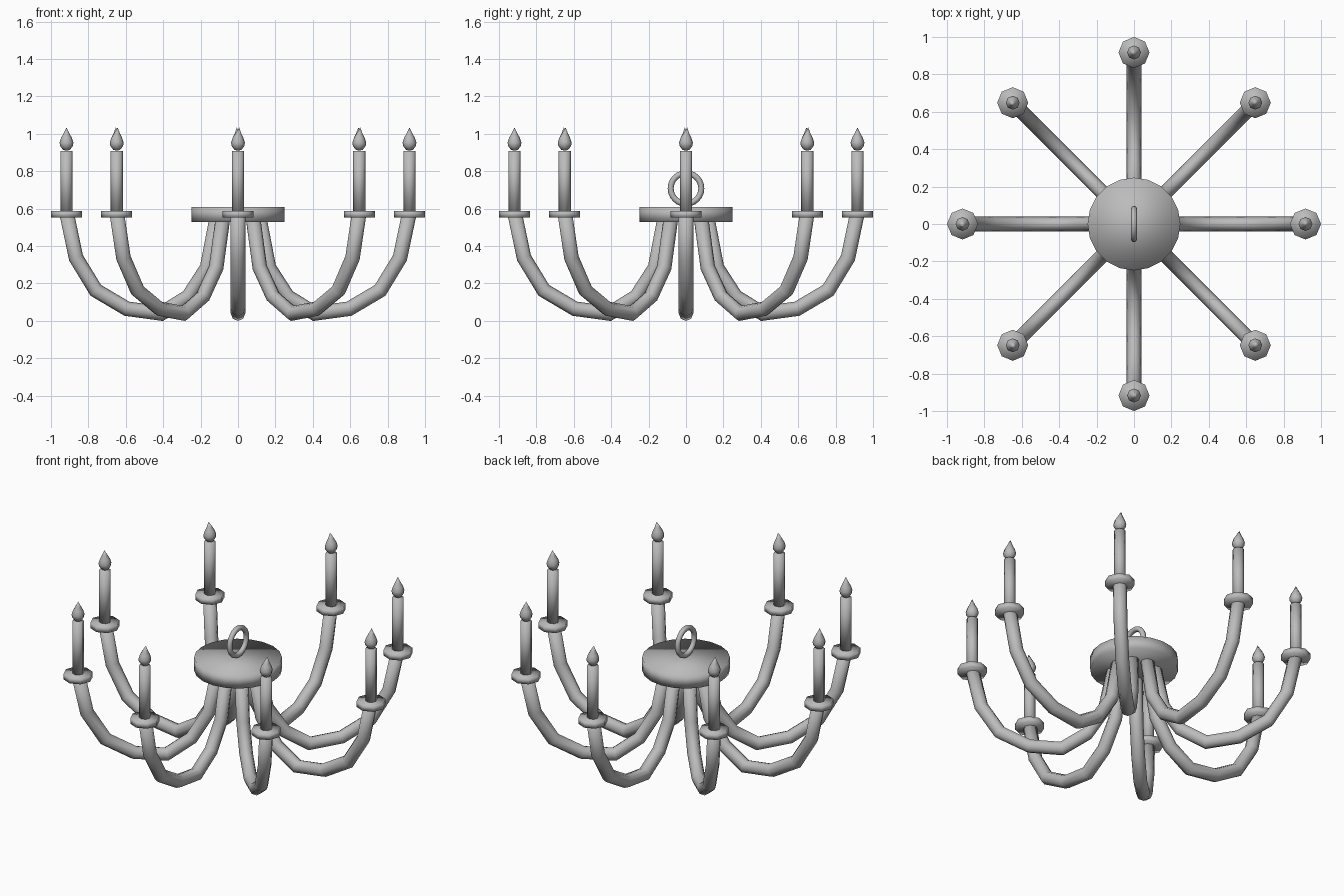
import bpy, bmesh, math
from mathutils import Vector, Matrix

if "Cube" in bpy.data.objects:
    bpy.data.objects.remove(bpy.data.objects["Cube"])

metal = bpy.data.materials.new("plain grey")
metal.diffuse_color = (0.5, 0.5, 0.5, 1)
metal.use_nodes = True
metal.node_tree.nodes["Principled BSDF"].inputs["Base Color"].default_value = metal.diffuse_color


def finish(name, rings, closed=False, matrix=Matrix()):
    """Skin a list of vertex rings, cap the ends and smooth the result."""
    bm = bmesh.new()
    vs = [[bm.verts.new(p) for p in ring] for ring in rings]
    n = len(vs[0])
    pairs = list(zip(vs, vs[1:] + ([vs[0]] if closed else [])))
    for a, b in pairs:
        for i in range(n):
            j = (i + 1) % n
            bm.faces.new((a[i], a[j], b[j], b[i]))
    if not closed:
        bm.faces.new(vs[0][::-1])
        bm.faces.new(vs[-1])
    bmesh.ops.remove_doubles(bm, verts=bm.verts, dist=1e-5)
    bmesh.ops.recalc_face_normals(bm, faces=bm.faces)
    for f in bm.faces:
        f.smooth = True
    me = bpy.data.meshes.new(name)
    bm.to_mesh(me)
    bm.free()
    me.materials.append(metal)
    ob = bpy.data.objects.new(name, me)
    ob.matrix_world = matrix
    bpy.context.collection.objects.link(ob)
    return ob


def lathe(name, profile, sides, centre=(0, 0), matrix=Matrix()):
    """Profile points are (radius, z, sideways lean)."""
    rings = []
    for r, z, *lean in profile:
        dy = lean[0] if lean else 0
        rings.append([(centre[0] + r * math.cos(2 * math.pi * i / sides),
                       centre[1] + dy + r * math.sin(2 * math.pi * i / sides), z)
                      for i in range(sides)])
    return finish(name, rings, False, matrix)


def tube(name, path, radius, sides, matrix):
    """Mitred tube along a path in the xz plane."""
    pts = [Vector((x, 0, z)) for x, z in path]
    rings = []
    for k, p in enumerate(pts):
        d0 = (p - pts[k - 1]).normalized() if k else (pts[1] - p).normalized()
        d1 = (pts[k + 1] - p).normalized() if k < len(pts) - 1 else d0
        t = (d0 + d1).normalized()
        nrm = Vector((-t.z, 0, t.x)) / max(t.dot(d0), 0.5)
        rings.append([p + radius * (nrm * math.cos(2 * math.pi * i / sides)
                                    + Vector((0, 1, 0)) * math.sin(2 * math.pi * i / sides))
                      for i in range(sides)])
    return finish(name, rings, False, matrix)


# central hub disc
lathe("hub", [(0.248, 0.53), (0.248, 0.61)], 20)

# hanging ring, standing in the yz plane
ring = []
for k in range(24):
    a = 2 * math.pi * k / 24
    ring.append([(0.016 * math.sin(b),
                  (0.082 + 0.016 * math.cos(b)) * math.cos(a),
                  0.708 + (0.082 + 0.016 * math.cos(b)) * math.sin(a))
                 for b in [2 * math.pi * i / 8 for i in range(8)]])
finish("hanging_ring", ring, closed=True)

# eight arms, each with drip pan, candle and flame
arm_path = [(0.115, 0.545), (0.165, 0.285), (0.265, 0.13), (0.41, 0.04),
            (0.594, 0.065), (0.76, 0.163), (0.866, 0.337), (0.915, 0.57)]
C = (0.917, 0)
for n in range(8):
    rot = Matrix.Rotation(n * math.pi / 4, 4, 'Z')
    tube(f"arm_{n}", arm_path, 0.039, 8, rot)
    lathe(f"drip_pan_{n}", [(0.083, 0.553), (0.083, 0.588)], 8, C, rot)
    lathe(f"candle_{n}", [(0.033, 0.58), (0.033, 0.909)], 8, C, rot)
    lathe(f"flame_{n}", [(0.0, 0.91), (0.018, 0.914), (0.034, 0.935), (0.037, 0.953),
                         (0.029, 0.978), (0.015, 1.004, 0.002), (0.0, 1.034, 0.007)],
          8, C, rot)
